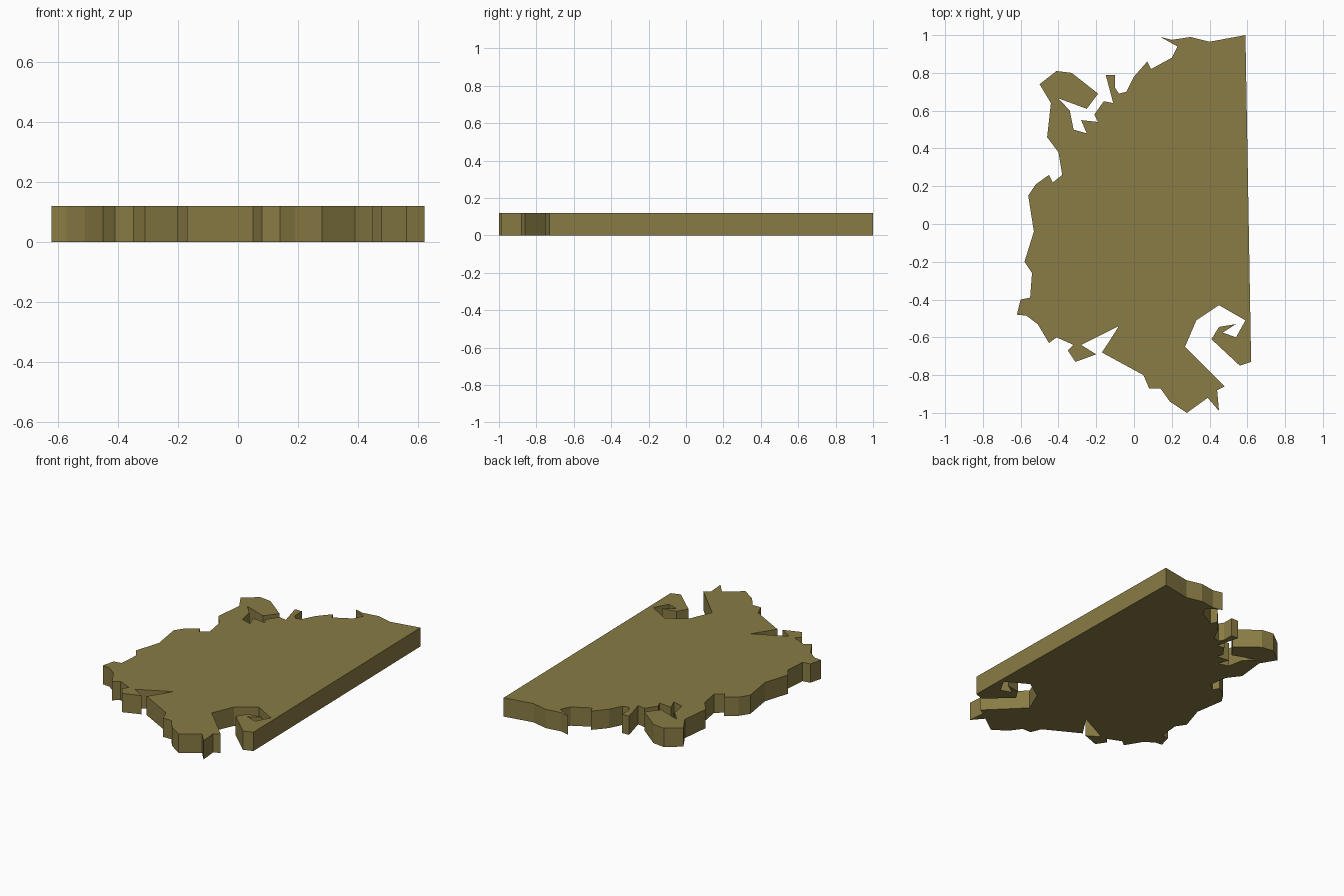
import bpy
import bmesh

THICKNESS = 0.12

# Coastline, counterclockwise from the north-east corner; the east border is straight
COAST = [
    (.59, 1), (.40, .965), (.30, .99), (.20, .975), (.14, .99), (.23, .94), (.20, .88),
    (.09, .82), (.07, .86), (0, .78), (-.04, .70), (-.08, .69), (-.10, .72), (-.10, .79),
    (-.15, .79), (-.11, .64), (-.16, .65), (-.21, .58), (-.19, .54), (-.28, .55),
    (-.25, .48), (-.32, .50), (-.34, .60), (-.40, .665), (-.25, .61), (-.19, .69),
    (-.33, .80), (-.41, .81), (-.50, .74), (-.44, .64), (-.46, .46), (-.40, .38),
    (-.38, .26), (-.43, .22), (-.45, .26), (-.52, .21), (-.56, .15), (-.53, -.04),
    (-.58, -.20), (-.54, -.26), (-.55, -.39), (-.60, -.40), (-.62, -.48), (-.57, -.485),
    (-.51, -.53), (-.45, -.63), (-.41, -.60), (-.32, -.64), (-.35, -.67), (-.31, -.73),
    (-.20, -.69), (-.28, -.64), (-.08, -.54), (-.13, -.62), (-.17, -.68), (.05, -.80),
    (.08, -.87), (.14, -.87), (.19, -.94), (.28, -1), (.39, -.92), (.45, -.99),
    (.44, -.88), (.48, -.86), (.27, -.65), (.33, -.51), (.45, -.43), (.59, -.51),
    (.54, -.60), (.47, -.575), (.54, -.53), (.45, -.545), (.41, -.61), (.56, -.75),
    (.62, -.73),
]

# Single olive colour
olive = bpy.data.materials.new("olive")
olive.diffuse_color = (0.25, 0.20, 0.058, 1)

# Land slab: extrude the coastline upward
bm = bmesh.new()
base = bm.faces.new([bm.verts.new((x, y, 0)) for x, y in COAST])
walls = bmesh.ops.extrude_face_region(bm, geom=[base], use_keep_orig=True)
top = [v for v in walls["geom"] if isinstance(v, bmesh.types.BMVert)]
bmesh.ops.translate(bm, verts=top, vec=(0, 0, THICKNESS))
bmesh.ops.recalc_face_normals(bm, faces=bm.faces)
caps = [f for f in bm.faces if len(f.verts) > 4]
bmesh.ops.triangulate(bm, faces=caps)

mesh = bpy.data.meshes.new("land_slab")
bm.to_mesh(mesh)
bm.free()
mesh.materials.append(olive)
bpy.context.collection.objects.link(bpy.data.objects.new("land_slab", mesh))
